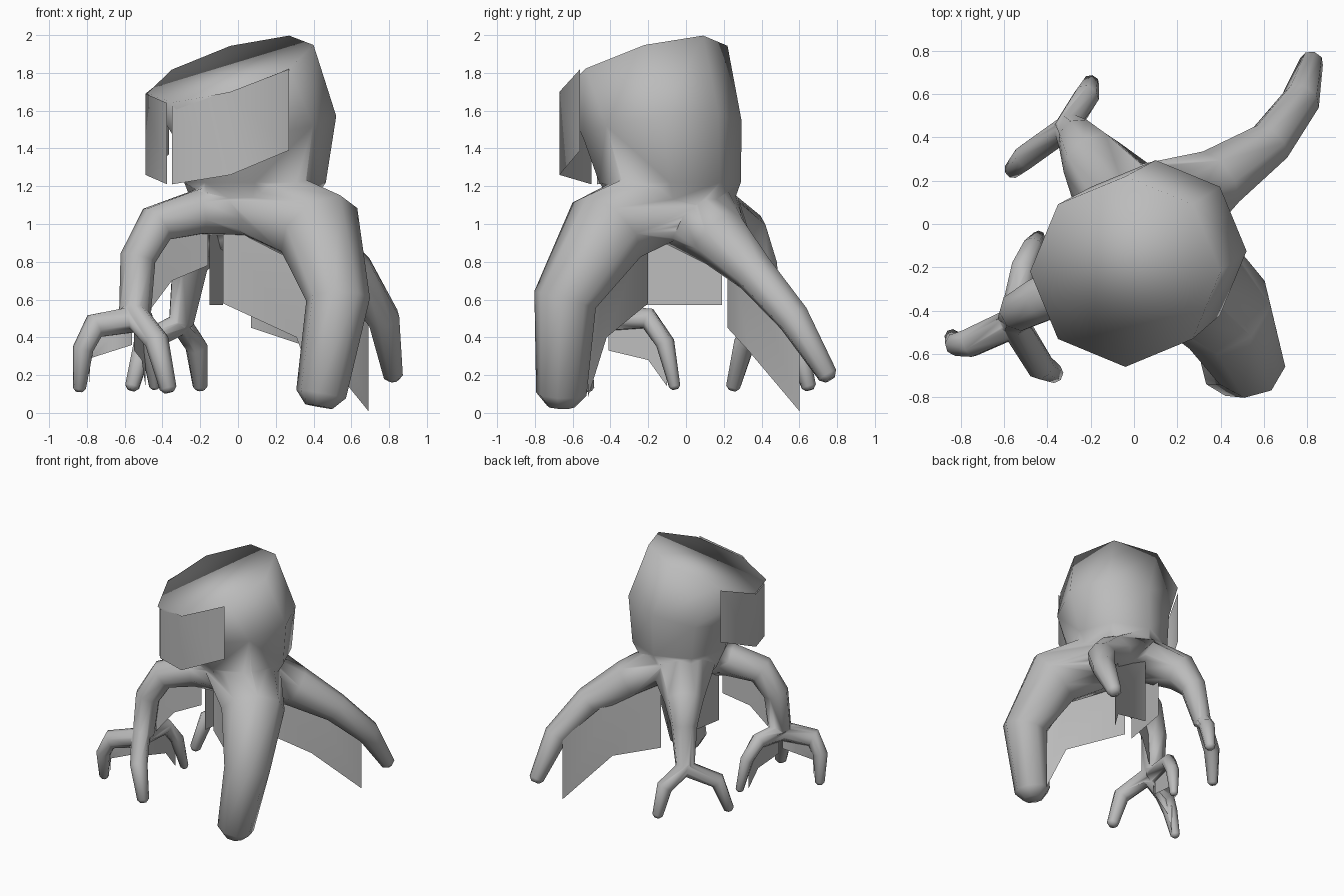
import bpy, bmesh
from math import sin, cos, pi
from mathutils import Vector

if "Cube" in bpy.data.objects:
    bpy.data.objects.remove(bpy.data.objects["Cube"])

gray = bpy.data.materials.new("plain_gray")
gray.use_nodes = True
gray.diffuse_color = (0.5, 0.5, 0.5, 1)
gray.node_tree.nodes["Principled BSDF"].inputs["Base Color"].default_value = (0.5, 0.5, 0.5, 1)


def finish(name, bm):
    me = bpy.data.meshes.new(name)
    bm.to_mesh(me)
    bm.free()
    me.materials.append(gray)
    me.shade_smooth()
    ob = bpy.data.objects.new(name, me)
    bpy.context.collection.objects.link(ob)
    return ob


def loft(name, rings):
    """Closed skin over a list of equal-sized rings."""
    bm = bmesh.new()
    vs = [[bm.verts.new(p) for p in r] for r in rings]
    n = len(rings[0])
    for a, b in zip(vs, vs[1:]):
        for i in range(n):
            bm.faces.new((a[i], a[(i + 1) % n], b[(i + 1) % n], b[i]))
    bm.faces.new(vs[0][::-1])
    bm.faces.new(vs[-1])
    bmesh.ops.recalc_face_normals(bm, faces=bm.faces)
    return finish(name, bm)


def root(name, nodes, flare=1.0, sides=8):
    """Tapered tube through (x, y, z, radius) nodes; flare widens its base sideways."""
    pts = [Vector(n[:3]) for n in nodes]
    rad = [n[3] for n in nodes]
    end = pts[-1] - pts[-2]
    pts.append(pts[-1] + end.normalized() * rad[-1] * 0.5)
    rad.append(rad[-1] * 0.55)
    rings = []
    u = Vector((0.3, -0.2, 1))
    for i, p in enumerate(pts):
        t = (pts[min(i + 1, len(pts) - 1)] - pts[max(i - 1, 0)]).normalized()
        u = (u - t * u.dot(t)).normalized()
        v = t.cross(u) * (flare if i == 0 else 1)
        rings.append([p + (u * cos(2 * pi * k / sides) + v * sin(2 * pi * k / sides)) * rad[i]
                      for k in range(sides)])
    return loft(name, rings)


def sheet(name, cols):
    """Thin hanging sheet from (x, y, top, bottom) columns."""
    bm = bmesh.new()
    vs = [(bm.verts.new((x, y, a)), bm.verts.new((x, y, b))) for x, y, a, b in cols]
    for p, q in zip(vs, vs[1:]):
        bm.faces.new((p[0], p[1], q[1], q[0]))
    return finish(name, bm)


def octagon(cx, cy, r, z, sx=0, sy=0):
    """Ring on a plane that slopes by sx and sy."""
    ring = []
    for k in range(8):
        dx, dy = r * cos(k * pi / 4), r * sin(k * pi / 4)
        ring.append((cx + dx, cy + dy, z + sx * dx + sy * dy))
    return ring


# Trunk with a slanted cut top
trunk = loft("stump", [
    octagon(0.02, -0.05, 0.16, 0.97),
    octagon(0.07, -0.06, 0.3, 1.08),
    octagon(0.09, -0.085, 0.375, 1.22),
    octagon(0.1, -0.125, 0.42, 1.5, 0.17, 0.1),
    octagon(-0.04, -0.22, 0.44, 1.82, 0.29, 0.28)])

# Roots and their forked ends
roots = [
    root("front_left_root", [(0.14, -0.14, 1.11, 0.21), (0.43, -0.42, 0.97, 0.235),
                             (0.53, -0.64, 0.6, 0.17), (0.44, -0.66, 0.1, 0.135)], 1.35),
    root("back_left_root", [(0.14, 0.04, 1.06, 0.17), (0.38, 0.2, 0.91, 0.155),
                            (0.62, 0.365, 0.74, 0.11), (0.77, 0.57, 0.5, 0.09), (0.82, 0.75, 0.2, 0.055)], 1.6),
    root("front_right_root", [(0.06, -0.14, 1.1, 0.17), (-0.22, -0.26, 1.06, 0.125), (-0.43, -0.35, 1.0, 0.11),
                              (-0.53, -0.4, 0.82, 0.095), (-0.545, -0.43, 0.53, 0.085)], 1.4),
    root("back_right_root", [(-0.01, 0.05, 1.1, 0.18), (-0.2, 0.31, 0.93, 0.145), (-0.255, 0.39, 0.78, 0.1),
                             (-0.3, 0.44, 0.48, 0.07)], 1.4),
    root("outer_finger", [(-0.52, -0.44, 0.5, 0.075), (-0.76, -0.55, 0.46, 0.07),
                          (-0.82, -0.555, 0.34, 0.055), (-0.84, -0.52, 0.13, 0.035)]),
    root("front_finger", [(-0.565, -0.44, 0.54, 0.07), (-0.43, -0.66, 0.38, 0.065), (-0.37, -0.69, 0.13, 0.045)]),
    root("inner_finger", [(-0.55, -0.42, 0.5, 0.07), (-0.51, -0.2, 0.5, 0.06),
                          (-0.47, -0.11, 0.37, 0.05), (-0.44, -0.06, 0.14, 0.03)]),
    root("rear_finger", [(-0.32, 0.43, 0.5, 0.06), (-0.22, 0.59, 0.35, 0.06), (-0.2, 0.65, 0.14, 0.04)]),
    root("side_finger", [(-0.29, 0.46, 0.48, 0.06), (-0.5, 0.31, 0.37, 0.06), (-0.56, 0.25, 0.14, 0.04)]),
]

# Fuse the roots with the trunk into one smooth skin
for r in roots:
    mod = trunk.modifiers.new(r.name, "BOOLEAN")
    mod.operation = "UNION"
    mod.solver = "EXACT"
    mod.object = r
bpy.context.view_layer.update()
me = bpy.data.meshes.new_from_object(trunk.evaluated_get(bpy.context.evaluated_depsgraph_get()))
trunk.modifiers.clear()
trunk.data = me
me.shade_smooth()
for r in roots:
    bpy.data.objects.remove(r)

# Sheets hanging from the rim
sheet("front_rim_sheet", [(-0.35, -0.5, 1.64, 1.21), (-0.04, -0.67, 1.7, 1.26), (0.27, -0.56, 1.82, 1.39)])
sheet("side_rim_sheet", [(-0.365, 0.08, 1.79, 1.37), (-0.49, -0.2, 1.69, 1.26), (-0.375, -0.47, 1.64, 1.21)])

# Sheets hanging under the roots
sheet("front_left_sheet", [(-0.08, -0.2, 1.0, 0.58), (0.31, -0.42, 0.8, 0.4), (0.42, -0.52, 0.55, 0.08)])
sheet("back_left_sheet", [(0.07, 0.22, 1.0, 0.45), (0.43, 0.33, 0.8, 0.33), (0.69, 0.6, 0.5, 0.01)])
sheet("middle_sheet", [(-0.15, -0.21, 1.0, 0.57), (-0.08, 0.19, 1.0, 0.57)])
sheet("front_right_sheet", [(-0.16, -0.24, 1.0, 0.78), (-0.35, -0.32, 0.95, 0.7), (-0.47, -0.38, 0.82, 0.54)])
sheet("outer_finger_sheet", [(-0.56, -0.44, 0.5, 0.36), (-0.78, -0.53, 0.45, 0.29), (-0.79, -0.5, 0.35, 0.12)])
sheet("inner_finger_sheet", [(-0.55, -0.41, 0.5, 0.33), (-0.51, -0.2, 0.48, 0.28), (-0.49, -0.1, 0.36, 0.14)])
